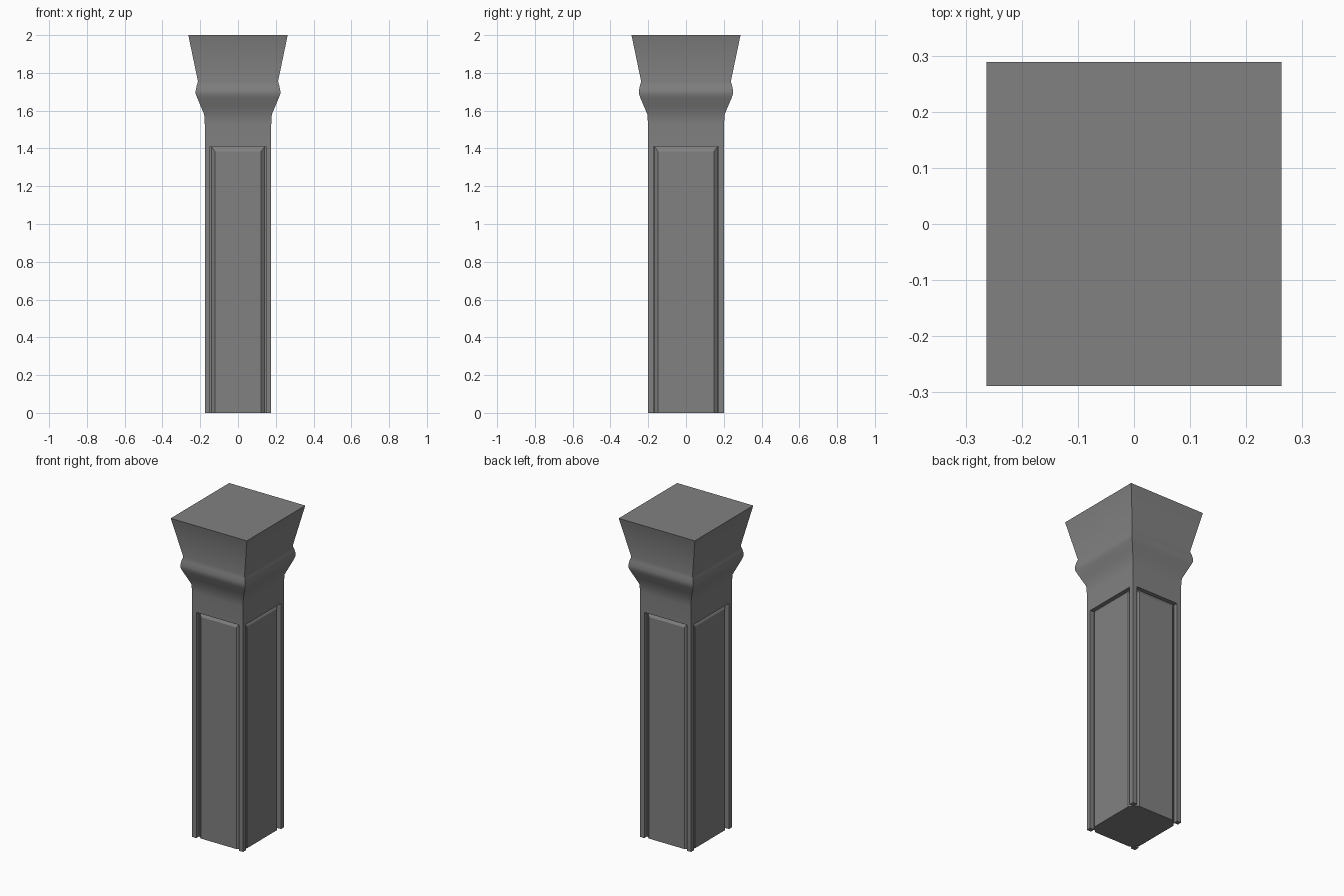
import bpy, bmesh, math
from mathutils import Vector

old = bpy.data.objects.get("Cube")
if old:
    bpy.data.objects.remove(old, do_unlink=True)

HX, HY = 0.176, 0.2015      # half widths of the shaft
PANEL_TOP = 1.41
GROOVE = 0.026              # depth of the channel around each panel
POST = 0.029                # width of the corner posts

stone = bpy.data.materials.new("grey_stone")
stone.use_nodes = True
GREY = (0.22, 0.22, 0.22, 1)
stone.diffuse_color = GREY
stone.node_tree.nodes["Principled BSDF"].inputs["Base Color"].default_value = GREY


def loft(name, rings, smooth=False):
    """Skin a stack of four-cornered rings and cap both ends."""
    bm = bmesh.new()
    loops = [[bm.verts.new(p) for p in ring] for ring in rings]
    for a, b in zip(loops, loops[1:]):
        for i in range(4):
            j = (i + 1) % 4
            bm.faces.new((a[i], a[j], b[j], b[i]))
    bm.faces.new(loops[0][::-1])
    bm.faces.new(loops[-1])
    bmesh.ops.recalc_face_normals(bm, faces=bm.faces)
    mesh = bpy.data.meshes.new(name)
    bm.to_mesh(mesh)
    bm.free()
    mesh.materials.append(stone)
    obj = bpy.data.objects.new(name, mesh)
    bpy.context.collection.objects.link(obj)
    if smooth:
        bpy.ops.object.select_all(action='DESELECT')
        obj.select_set(True)
        bpy.context.view_layer.objects.active = obj
        bpy.ops.object.shade_smooth_by_angle(angle=math.radians(50))
    return obj


def rect(x0, x1, y0, y1, z):
    return [(x0, y0, z), (x1, y0, z), (x1, y1, z), (x0, y1, z)]


def ring(off, z):
    return rect(-HX - off, HX + off, -HY - off, HY + off, z)


# Inner core, forming the floor of the channels
loft("shaft_core", [ring(-GROOVE, 0), ring(-GROOVE, PANEL_TOP)])

# Capital: neck, rounded moulding and flared block
profile = [(0, PANEL_TOP), (0, 1.53), (0.003, 1.58), (0.022, 1.625),
           (0.041, 1.67), (0.048, 1.69), (0.048, 1.705), (0.043, 1.73),
           (0.036, 1.755), (0.087, 2.0)]
loft("capital", [ring(o, z) for o, z in profile], smooth=True)

# Corner posts
for sx, side in ((1, "left"), (-1, "right")):
    for sy, end in ((-1, "front"), (1, "back")):
        xs = sorted((sx * HX, sx * (HX - POST)))
        ys = sorted((sy * HY, sy * (HY - POST)))
        loft(f"post_{end}_{side}", [rect(*xs, *ys, 0), rect(*xs, *ys, PANEL_TOP)])

# Raised panels, chamfered at the sides and top
for name, normal, half, dist in (("front", (0, -1, 0), HX, HY), ("back", (0, 1, 0), HX, HY),
                                 ("left", (1, 0, 0), HY, HX), ("right", (-1, 0, 0), HY, HX)):
    n = Vector(normal)
    across = Vector((0, 0, 1)).cross(n)

    def panel_ring(w, top, depth):
        corners = ((-w, 0), (w, 0), (w, top), (-w, top))
        return [across * u + n * (dist - depth) + Vector((0, 0, z)) for u, z in corners]

    base = half - POST - 0.006
    loft("panel_" + name, [panel_ring(base, PANEL_TOP, GROOVE + 0.005),
                           panel_ring(base, PANEL_TOP, GROOVE),
                           panel_ring(base - 0.019, PANEL_TOP - 0.026, 0.01)])
